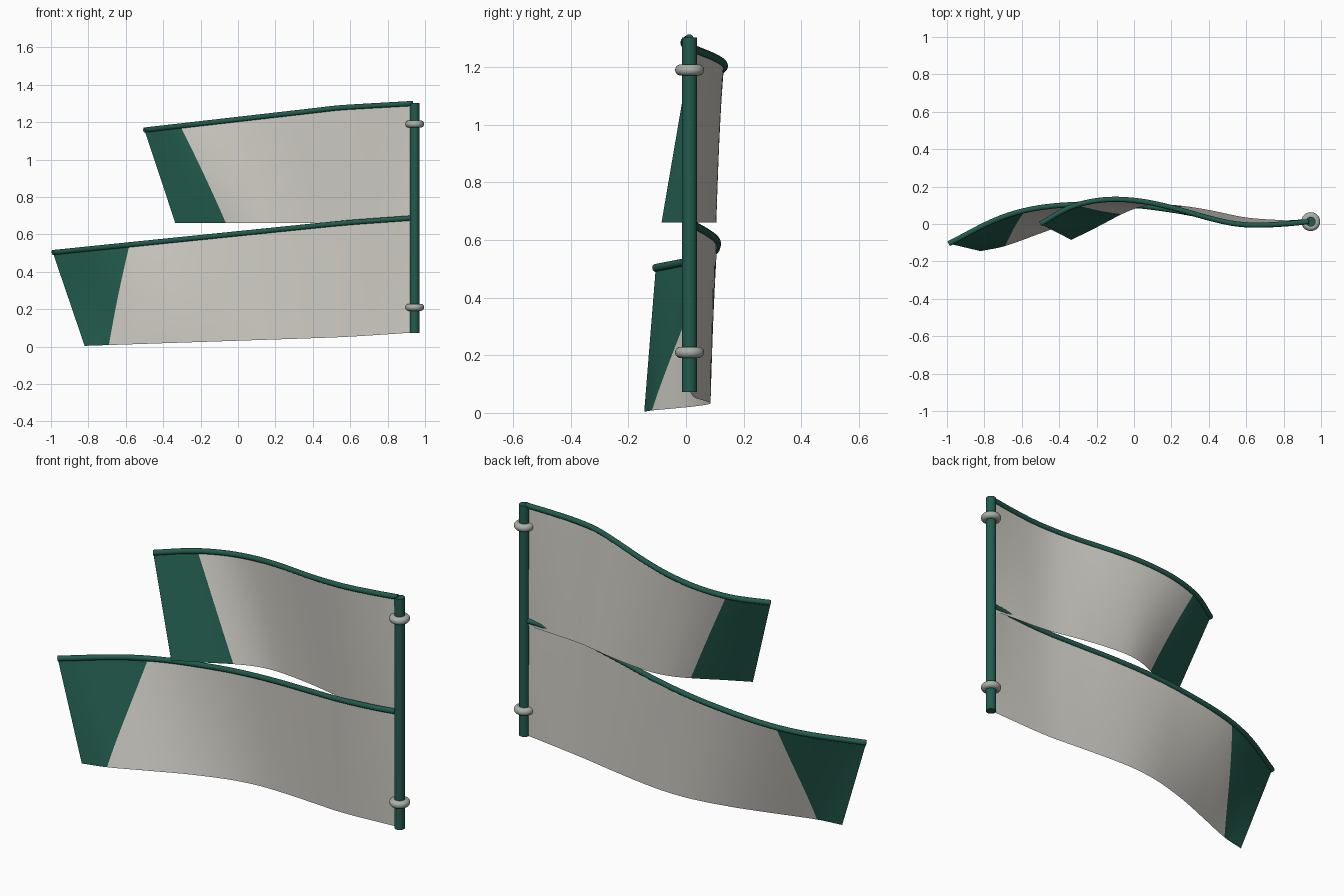
import bpy
import bmesh
import math
from mathutils import Vector

cube = bpy.data.objects.get("Cube")
if cube:
    bpy.data.objects.remove(cube, do_unlink=True)


def material(name, rgb):
    m = bpy.data.materials.new(name)
    m.use_nodes = True
    m.diffuse_color = (*rgb, 1)
    m.node_tree.nodes["Principled BSDF"].inputs["Base Color"].default_value = (*rgb, 1)
    return m


GREEN = material("deep green", (0.016, 0.105, 0.075))
CLOTH = material("pale cloth", (0.63, 0.61, 0.56))
STEEL = material("grey metal", (0.40, 0.43, 0.40))

POLE_X, POLE_Y = 0.945, 0.0125


def edge_point(pts, t):
    """Smooth curve through points sorted by x, sampled evenly in x."""
    x = pts[0][0] + t * (pts[-1][0] - pts[0][0])
    i = 0
    while i < len(pts) - 2 and x > pts[i + 1][0]:
        i += 1

    def slope(k, axis):
        a, b = pts[max(k - 1, 0)], pts[min(k + 1, len(pts) - 1)]
        return (b[axis] - a[axis]) / (b[0] - a[0])

    p, q = pts[i], pts[i + 1]
    h = q[0] - p[0]
    u = (x - p[0]) / h
    out = [x]
    for axis in (1, 2):
        out.append((2 * u**3 - 3 * u**2 + 1) * p[axis] + (u**3 - 2 * u**2 + u) * h * slope(i, axis)
                   + (3 * u**2 - 2 * u**3) * q[axis] + (u**3 - u**2) * h * slope(i + 1, axis))
    return Vector(out)


def with_height(profile, z_left, z_bend, z_right):
    """Add heights to (x, y) points: straight to x = 0.55, then a gentler run to the pole."""
    x0, x1 = profile[0][0], profile[-1][0]
    pts = []
    for x, y in profile:
        if x < 0.55:
            z = z_left + (z_bend - z_left) * (x - x0) / (0.55 - x0)
        else:
            z = z_bend + (z_right - z_bend) * (x - 0.55) / (x1 - 0.55)
        pts.append((x, y, z))
    return pts


def cloth(name, top, bottom, split_top, split_bottom, band=10, body=46, rows=14):
    """Ruled sheet between two edges; the columns before the split are the green band."""
    bm = bmesh.new()
    grid = []
    for r in range(rows + 1):
        v = r / rows
        split = split_bottom + (split_top - split_bottom) * v
        ts = [split * c / band for c in range(band)]
        ts += [split + (1 - split) * c / body for c in range(body + 1)]
        grid.append([bm.verts.new(edge_point(bottom, t).lerp(edge_point(top, t), v)) for t in ts])
    for r in range(rows):
        for c in range(band + body):
            f = bm.faces.new((grid[r][c], grid[r][c + 1], grid[r + 1][c + 1], grid[r + 1][c]))
            f.material_index = 0 if c < band else 1
            f.smooth = True
    me = bpy.data.meshes.new(name)
    bm.to_mesh(me)
    bm.free()
    me.materials.append(GREEN)
    me.materials.append(CLOTH)
    bpy.context.collection.objects.link(bpy.data.objects.new(name, me))


def rod(name, edge, radius=0.014, steps=48):
    """Round bar along the top edge of a sheet."""
    cu = bpy.data.curves.new(name, "CURVE")
    cu.dimensions = "3D"
    cu.bevel_depth = radius
    cu.bevel_resolution = 3
    cu.use_fill_caps = True
    sp = cu.splines.new("POLY")
    sp.points.add(steps)
    for i, p in enumerate(sp.points):
        p.co = (*edge_point(edge, i / steps), 1)
    cu.materials.append(GREEN)
    bpy.context.collection.objects.link(bpy.data.objects.new(name, cu))


# Lower banner
low_top = with_height([(-0.99, -0.105), (-0.72, 0.03), (-0.5, 0.088), (-0.2, 0.108), (0, 0.1),
                       (0.2, 0.075), (0.4, 0.04), (0.6, 0.01), (0.8, 0.005), (0.935, 0.0125)],
                      0.503, 0.66, 0.688)
low_bottom = with_height([(-0.82, -0.145), (-0.69, -0.118), (-0.5, -0.05), (-0.3, 0.02), (-0.1, 0.07),
                          (0.05, 0.085), (0.2, 0.078), (0.4, 0.055), (0.6, 0.03), (0.935, 0.0125)],
                         0.004, 0.05, 0.075)
cloth("lower_banner", low_top, low_bottom, 0.213, 0.074)
rod("lower_banner_rod", low_top)

# Upper banner
up_top = with_height([(-0.5, 0), (-0.35, 0.085), (-0.23, 0.12), (-0.1, 0.132), (0.05, 0.12), (0.2, 0.088),
                      (0.4, 0.032), (0.53, 0.003), (0.65, -0.006), (0.8, 0), (0.935, 0.0125)],
                     1.158, 1.278, 1.3)
up_bottom = with_height([(-0.335, -0.085), (-0.2, -0.018), (-0.06, 0.055), (0.03, 0.09), (0.12, 0.105),
                         (0.25, 0.098), (0.4, 0.075), (0.6, 0.035), (0.8, 0.02), (0.935, 0.0125)],
                        0.66, 0.66, 0.66)
cloth("upper_banner", up_top, up_bottom, 0.133, 0.213)
rod("upper_banner_rod", up_top)

# Pole
POLE_LOW, POLE_HIGH = 0.073, 1.303
bpy.ops.mesh.primitive_cylinder_add(vertices=24, radius=0.026, depth=POLE_HIGH - POLE_LOW,
                                    location=(POLE_X, POLE_Y, (POLE_LOW + POLE_HIGH) / 2))
pole = bpy.context.object
pole.name = "pole"
pole.data.materials.append(GREEN)
bpy.ops.object.shade_smooth_by_angle(angle=math.radians(40))

# Rings around the pole
for name, z in (("lower_ring", 0.21), ("upper_ring", 1.19)):
    bpy.ops.mesh.primitive_torus_add(major_segments=32, minor_segments=14, major_radius=0.031,
                                     minor_radius=0.0195, location=(POLE_X, POLE_Y, z))
    ring = bpy.context.object
    ring.name = name
    ring.data.materials.append(STEEL)
    bpy.ops.object.shade_smooth_by_angle(angle=math.radians(60))
